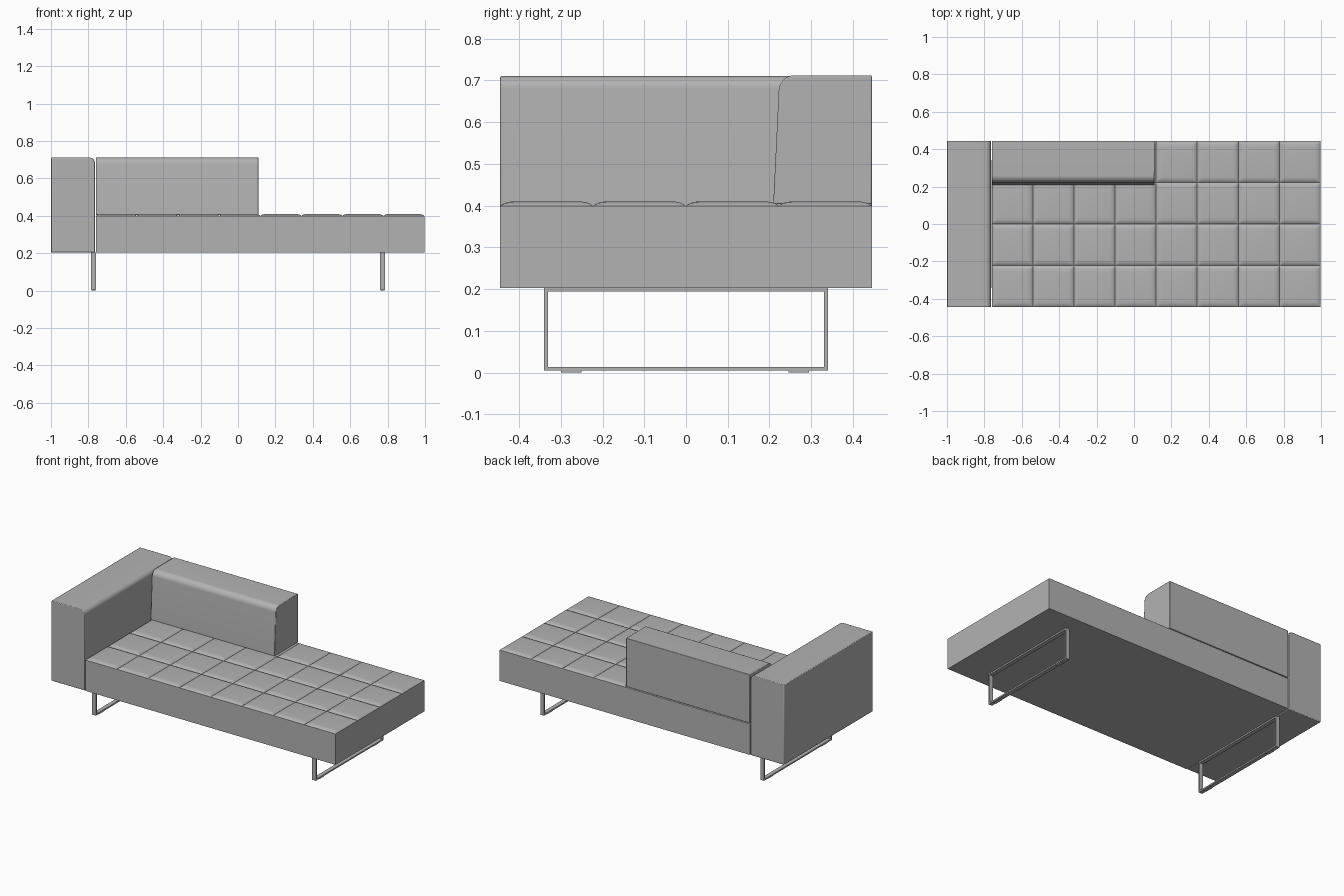
import bpy
import bmesh
import math

cube = bpy.data.objects.get("Cube")
if cube:
    bpy.data.objects.remove(cube, do_unlink=True)

grey = bpy.data.materials.new("warm_grey")
grey.use_nodes = True
colour = (0.45, 0.45, 0.45, 1)
grey.diffuse_color = colour
grey.node_tree.nodes["Principled BSDF"].inputs["Base Color"].default_value = colour


def finish(name, bm, smooth=True):
    """Turn a bmesh into a named, coloured object."""
    bmesh.ops.recalc_face_normals(bm, faces=bm.faces)
    mesh = bpy.data.meshes.new(name)
    bm.to_mesh(mesh)
    bm.free()
    mesh.materials.append(grey)
    obj = bpy.data.objects.new(name, mesh)
    bpy.context.collection.objects.link(obj)
    if smooth:
        bpy.ops.object.select_all(action="DESELECT")
        obj.select_set(True)
        bpy.context.view_layer.objects.active = obj
        bpy.ops.object.shade_smooth_by_angle(angle=math.radians(35))
    return obj


def prism(name, points, place, start, end, radii, bevel=0.004):
    """Extrude a profile, rounding chosen profile corners, then soften all edges."""
    bm = bmesh.new()
    face = bm.faces.new([bm.verts.new(place(p, start)) for p in points])
    ext = bmesh.ops.extrude_face_region(bm, geom=[face])
    caps = [v for v in ext["geom"] if isinstance(v, bmesh.types.BMVert)]
    for v in caps:
        v.co += place((0, 0), end) - place((0, 0), start)
    bm.verts.ensure_lookup_table()
    # Round the long edges belonging to the listed profile corners
    for i, radius in radii.items():
        a = place(points[i], start)
        b = place(points[i], end)
        edges = [e for e in bm.edges
                 if {tuple(round(c, 4) for c in v.co) for v in e.verts}
                 == {tuple(round(c, 4) for c in p) for p in (a, b)}]
        bmesh.ops.bevel(bm, geom=edges, offset=radius, segments=8,
                        profile=0.5, affect="EDGES")
    obj = finish(name, bm)
    soft = obj.modifiers.new("soft_edges", "BEVEL")
    soft.width = bevel
    soft.segments = 2
    soft.limit_method = "ANGLE"
    soft.angle_limit = math.radians(50)
    return obj


def box(bm, x, y, z):
    """Add a box from three (low, high) ranges."""
    made = bmesh.ops.create_cube(bm, size=1)
    for v in made["verts"]:
        v.co = [r[0] + (c + 0.5) * (r[1] - r[0]) for c, r in zip(v.co, (x, y, z))]


# Seat: tufted top made of puffed square panels
def stations(low, high, count):
    """Positions across the panels, each with its puff height from 0 to 1."""
    step = (high - low) / count
    rise = [(0, 0), (0.004, 0.3), (0.011, 0.65), (0.02, 0.9), (0.032, 1)]
    result = []
    for i in range(count):
        a = low + i * step
        result += [(a + d, h) for d, h in rise]
        result += [(a + step - d, h) for d, h in reversed(rise[1:])]
    return result + [(high, 0)]


seat_low, seat_seam, puff = 0.203, 0.399, 0.011
xs = stations(-0.76, 0.997, 8)
ys = stations(-0.445, 0.445, 4)
bm = bmesh.new()
grid = [[bm.verts.new((x, y, seat_seam + puff * min(hx, hy))) for y, hy in ys]
        for x, hx in xs]
for a, b in zip(grid, grid[1:]):
    for j in range(len(ys) - 1):
        bm.faces.new((a[j], b[j], b[j + 1], a[j + 1]))
rim = [e for e in bm.edges if e.is_boundary]
skirt = bmesh.ops.extrude_edge_only(bm, edges=rim)["geom"]
for v in skirt:
    if isinstance(v, bmesh.types.BMVert):
        v.co.z = seat_low
bmesh.ops.holes_fill(bm, edges=[e for e in bm.edges if e.is_boundary], sides=0)
finish("seat", bm)

# Armrest: full-depth block with a rounded inner top edge
from mathutils import Vector
prism("armrest", [(-1, 0.203), (-0.764, 0.203), (-0.764, 0.711), (-1, 0.711)],
      lambda p, t: Vector((p[0], t, p[1])), -0.445, 0.445, {2: 0.03})

# Backrest: leaning front face with a rounded front top edge
prism("backrest", [(0.209, 0.404), (0.445, 0.404), (0.445, 0.712), (0.224, 0.712)],
      lambda p, t: Vector((t, p[0], p[1])), -0.76, 0.11, {3: 0.035}, 0.003)

# Sled legs: flat-bar rectangles with thin foot pads
for side, centre in (("right", -0.773), ("left", 0.772)):
    span = (centre - 0.013, centre + 0.013)
    half, bar, low = 0.34, 0.009, 0.005
    bm = bmesh.new()
    box(bm, span, (-half, half), (low, low + bar))
    box(bm, span, (-half, half), (seat_low - bar, seat_low))
    for s in (-1, 1):
        ends = sorted((s * half, s * (half - bar)))
        box(bm, span, ends, (low + bar, seat_low - bar))
    finish(side + "_leg_frame", bm, False)
    bm = bmesh.new()
    for y in (-0.275, 0.27):
        box(bm, (centre - 0.01, centre + 0.01), (y - 0.025, y + 0.025), (0, low))
    finish(side + "_foot_pads", bm, False)
